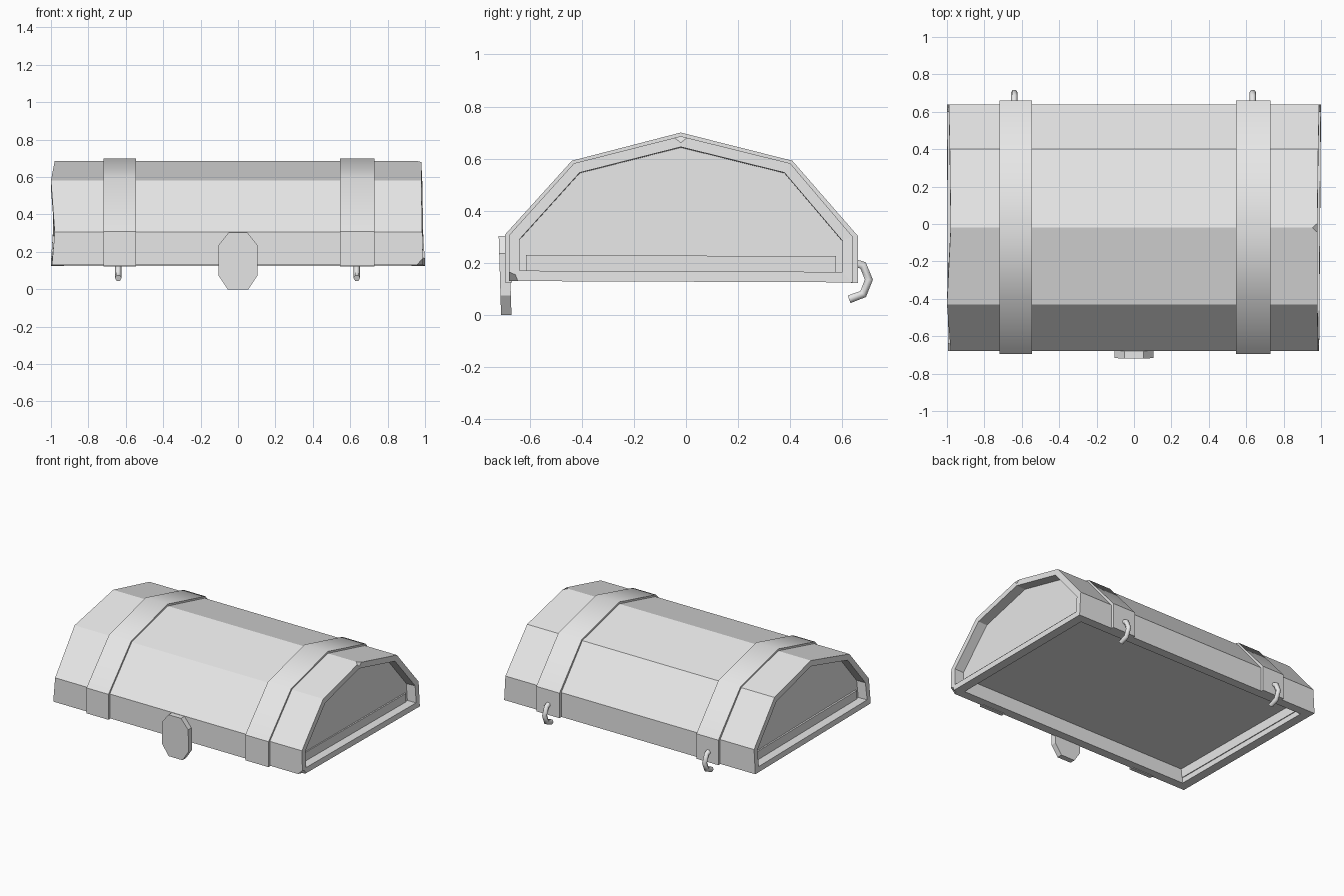
import bpy
import bmesh

cube = bpy.data.objects.get("Cube")
if cube:
    bpy.data.objects.remove(cube, do_unlink=True)

GREY = (0.8, 0.8, 0.8, 1)
mat = bpy.data.materials.new("plain grey")
mat.use_nodes = True
mat.diffuse_color = GREY
mat.node_tree.nodes["Principled BSDF"].inputs["Base Color"].default_value = GREY


def prism(bm, near, far):
    """Join two matching outlines into a closed solid."""
    a = [bm.verts.new(p) for p in near]
    b = [bm.verts.new(p) for p in far]
    bm.faces.new(a)
    bm.faces.new(b[::-1])
    for i in range(len(a)):
        j = (i + 1) % len(a)
        bm.faces.new((a[j], a[i], b[i], b[j]))
    bmesh.ops.recalc_face_normals(bm, faces=bm.faces)
    return a, b


def finish(bm, name):
    mesh = bpy.data.meshes.new(name)
    bm.to_mesh(mesh)
    bm.free()
    mesh.materials.append(mat)
    obj = bpy.data.objects.new(name, mesh)
    bpy.context.collection.objects.link(obj)
    return obj


def recess(bm, face, rim, depth):
    """Sink a face, leaving a flat rim around it."""
    bmesh.ops.inset_individual(bm, faces=[face], thickness=rim, use_even_offset=True)
    bmesh.ops.inset_individual(bm, faces=[face], thickness=0.0005, depth=-depth)


# Arched lid with slightly uneven ends, hollow below and sunken at both ends
arch = [(-0.68, 0.13), (-0.68, 0.305), (-0.43, 0.582), (-0.02, 0.686),
        (0.40, 0.582), (0.64, 0.30), (0.64, 0.125)]
right_x = [-0.995, -0.98, -1.0, -0.98, -0.985, -0.99, -1.0]
left_x = [0.99, 0.985, 0.98, 0.98, 0.985, 0.99, 1.0]
bm = bmesh.new()
a, b = prism(bm, [(x, y, z) for x, (y, z) in zip(right_x, arch)],
             [(x, y, z) for x, (y, z) in zip(left_x, arch)])
bm.normal_update()
ends = [f for f in bm.faces if abs(f.normal.x) > 0.9]
base = min(bm.faces, key=lambda f: f.normal.z)
recess(bm, base, 0.065, 0.10)
for face in ends:
    recess(bm, face, 0.04, 0.07)
# Chipped corners
for vert, size in ((b[0], 0.035), (b[3], 0.025)):
    bmesh.ops.bevel(bm, geom=[vert], offset=size, segments=1,
                    affect='VERTICES', clamp_overlap=True)
finish(bm, "lid")

# Straps wrapped over the lid
outer = [(-0.695, 0.125), (-0.695, 0.308), (-0.438, 0.592), (-0.02, 0.70),
         (0.408, 0.592), (0.66, 0.303), (0.66, 0.123)]
inner = [(y * 0.96, z if z < 0.2 else z - 0.025) for y, z in outer]
loop = outer + inner[::-1]
for name, x0, x1 in (("right_strap", -0.72, -0.545), ("left_strap", 0.545, 0.73)):
    bm = bmesh.new()
    prism(bm, [(x0, y, z) for y, z in loop], [(x1, y, z) for y, z in loop])
    strap = finish(bm, name)
    bpy.ops.object.select_all(action='DESELECT')
    strap.select_set(True)
    bpy.context.view_layer.objects.active = strap
    bpy.ops.object.shade_smooth_by_angle(angle=0.61)

# Eight-sided latch plate, leaning slightly
half = [(0.055, 0.0), (0.105, 0.075), (0.105, 0.235), (0.05, 0.303)]
plate = half + [(-x, z) for x, z in reversed(half)]
bm = bmesh.new()
prism(bm, [(x, -0.71 - z * 0.03, z) for x, z in plate],
      [(x, -0.67 - z * 0.03, z) for x, z in plate])
finish(bm, "latch")

# Bent hinge hooks at the back
path = [(0.645, 0.20), (0.68, 0.19), (0.702, 0.135), (0.68, 0.08), (0.626, 0.06)]
for name, x in (("right_hook", -0.64), ("left_hook", 0.635)):
    curve = bpy.data.curves.new(name, 'CURVE')
    curve.dimensions = '3D'
    curve.bevel_depth = 0.018
    curve.bevel_resolution = 1
    curve.use_fill_caps = True
    spline = curve.splines.new('POLY')
    spline.points.add(len(path) - 1)
    for point, (y, z) in zip(spline.points, path):
        point.co = (x, y, z, 1)
    curve.materials.append(mat)
    bpy.context.collection.objects.link(bpy.data.objects.new(name, curve))
